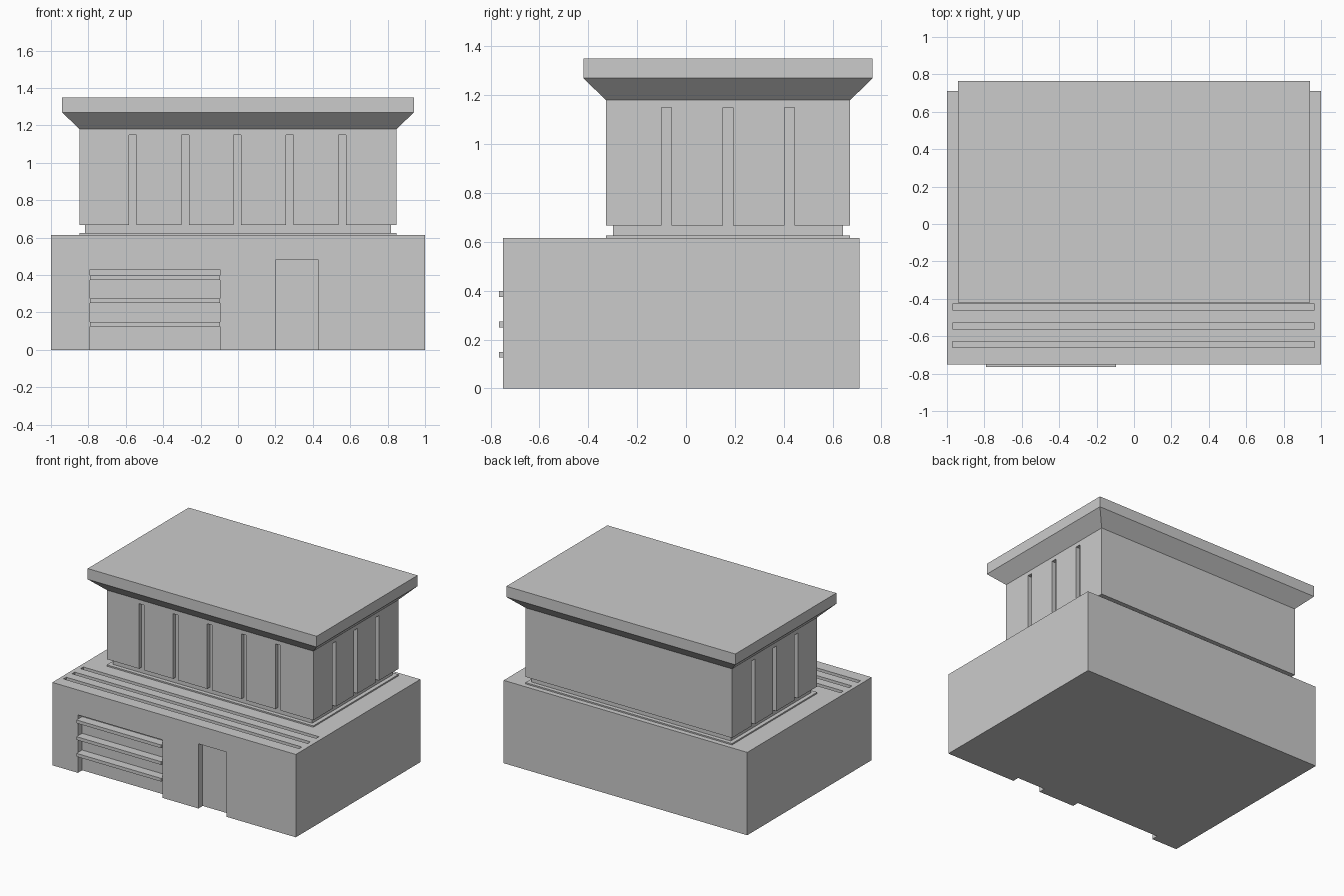
import bpy
import bmesh

default = bpy.data.objects.get("Cube")
if default:
    bpy.data.objects.remove(default, do_unlink=True)

grey = bpy.data.materials.new("plain_grey")
grey.use_nodes = True
grey.diffuse_color = (0.6, 0.6, 0.6, 1)
grey.node_tree.nodes["Principled BSDF"].inputs["Base Color"].default_value = (0.6, 0.6, 0.6, 1)


def add_boxes(name, boxes):
    """One object made of boxes given as (x range, y range, z range)."""
    bm = bmesh.new()
    for ranges in boxes:
        verts = bmesh.ops.create_cube(bm, size=1)["verts"]
        for v in verts:
            v.co = [lo + (c + 0.5) * (hi - lo) for c, (lo, hi) in zip(v.co, ranges)]
    mesh = bpy.data.meshes.new(name)
    bm.to_mesh(mesh)
    bm.free()
    mesh.materials.append(grey)
    obj = bpy.data.objects.new(name, mesh)
    bpy.context.collection.objects.link(obj)
    return obj


def carve(obj, boxes):
    """Cut boxes out of an object and discard the cutter."""
    cutter = add_boxes(obj.name + "_cutter", boxes)
    cutter.hide_render = True
    mod = obj.modifiers.new("carve", "BOOLEAN")
    mod.operation = "DIFFERENCE"
    mod.solver = "EXACT"
    mod.object = cutter
    bpy.context.view_layer.objects.active = obj
    bpy.ops.object.modifier_apply(modifier=mod.name)
    bpy.data.objects.remove(cutter, do_unlink=True)


FRONT, BACK = -0.75, 0.71
BASE_TOP = 0.615
RECESS = FRONT + 0.05
GARAGE_X = (-0.79, -0.095)

# Ground floor with garage and door recesses and terrace grooves
ground_floor = add_boxes("ground_floor", [((-1, 1), (FRONT, BACK), (0, BASE_TOP))])
openings = [(GARAGE_X, (-1, RECESS), (-0.1, 0.43)),
            ((0.2, 0.43), (-1, RECESS), (-0.1, 0.48))]
grooves = [((-0.97, 0.965), (y - 0.016, y + 0.016), (BASE_TOP - 0.02, 0.7))
           for y in (-0.645, -0.545, -0.445)]
carve(ground_floor, openings + grooves)

# Garage door rails
add_boxes("garage_rails", [(GARAGE_X, (-0.765, RECESS), (z - 0.012, z + 0.012))
                           for z in (0.138, 0.262, 0.386)])

# Thin plinth and set-back neck under the upper floor
X, Y0, Y1 = 0.848, -0.328, 0.672
INSET = 0.03
add_boxes("plinth", [((-X, X), (Y0, Y1), (BASE_TOP, 0.625))])
add_boxes("neck", [((-X + INSET, X - INSET), (Y0 + INSET, Y1 - INSET), (0.625, 0.667))])

# Upper floor with vertical slots on the front and both sides
upper_floor = add_boxes("upper_floor", [((-X, X), (Y0, Y1), (0.667, 1.18))])
SLOT_Z = (0.6, 1.15)
slots = []
for i in range(-2, 3):
    x = 0.28 * i - 0.003
    slots.append(((x - 0.02, x + 0.02), (Y0 - 0.1, Y0 + INSET), SLOT_Z))
for i in range(-1, 2):
    y = 0.172 + 0.252 * i
    for xs in ((X - INSET, X + 0.1), (-X - 0.1, -X + INSET)):
        slots.append((xs, (y - 0.02, y + 0.02), SLOT_Z))
carve(upper_floor, slots)

# Flared eaves: a box whose top edge spreads outwards
FLARE = 0.092
eaves = add_boxes("eaves", [((-X, X), (Y0, Y1), (1.18, 1.27))])
for v in eaves.data.vertices:
    if v.co.z > 1.2:
        v.co.x += FLARE if v.co.x > 0 else -FLARE
        v.co.y += FLARE if v.co.y > 0 else -FLARE

# Flat roof slab
add_boxes("roof", [((-X - FLARE, X + FLARE), (Y0 - FLARE, Y1 + FLARE), (1.27, 1.35))])
